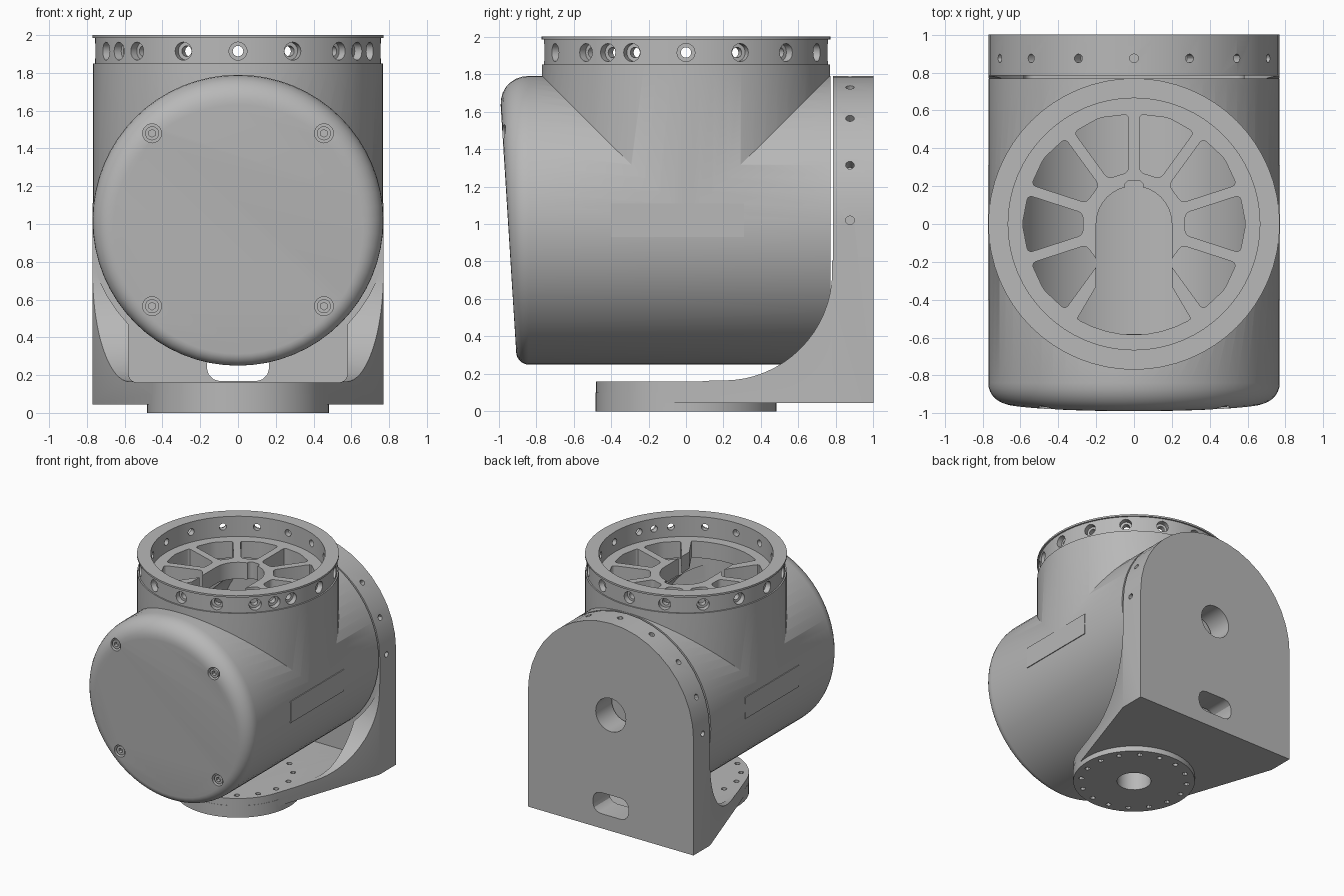
import bpy, bmesh, math
from math import sin, cos, tan, radians, pi
from mathutils import Vector

if "Cube" in bpy.data.objects:
    bpy.data.objects.remove(bpy.data.objects["Cube"])

grey = bpy.data.materials.new("machined_grey")
grey.use_nodes = True
grey.diffuse_color = (0.48, 0.48, 0.48, 1)
for node in grey.node_tree.nodes:
    if node.type == 'BSDF_PRINCIPLED':
        node.inputs["Base Color"].default_value = (0.48, 0.48, 0.48, 1)

R = 0.77        # shared radius of body, neck and bracket arch
AXIS = 1.02     # height of the horizontal axis


def finish(name, bm):
    bmesh.ops.recalc_face_normals(bm, faces=bm.faces)
    me = bpy.data.meshes.new(name)
    bm.to_mesh(me)
    bm.free()
    ob = bpy.data.objects.new(name, me)
    bpy.context.scene.collection.objects.link(ob)
    return ob


def rods(name, specs, seg=16):
    """Cylinders in one mesh, each given as radius, start, end."""
    bm = bmesh.new()
    for r, p, q in specs:
        p, q = Vector(p), Vector(q)
        axis = q - p
        mat = axis.to_track_quat('Z', 'Y').to_matrix().to_4x4()
        mat.translation = (p + q) / 2
        bmesh.ops.create_cone(bm, cap_ends=True, segments=seg, radius1=r,
                              radius2=r, depth=axis.length, matrix=mat)
    return finish(name, bm)


def loft(name, rings):
    """Closed skin over rings with equal point counts."""
    bm = bmesh.new()
    vs = [[bm.verts.new(p) for p in ring] for ring in rings]
    n = len(vs[0])
    for a, b in zip(vs, vs[1:]):
        for i in range(n):
            j = (i + 1) % n
            bm.faces.new((a[i], a[j], b[j], b[i]))
    bm.faces.new(vs[0])
    bm.faces.new(vs[-1])
    return finish(name, bm)


def prism(name, outlines, axis, lo, hi, soften=0):
    """Extrude 2D outlines along x, y or z; optionally round the long edges."""
    place = {'x': lambda u, v, w: (w, u, v), 'y': lambda u, v, w: (u, w, v),
             'z': lambda u, v, w: (u, v, w)}[axis]
    bm = bmesh.new()
    long_edges = []
    for pts in outlines:
        a = [bm.verts.new(place(u, v, lo)) for u, v in pts]
        b = [bm.verts.new(place(u, v, hi)) for u, v in pts]
        bm.faces.new(a)
        bm.faces.new(b)
        for i in range(len(pts)):
            j = (i + 1) % len(pts)
            bm.faces.new((a[i], a[j], b[j], b[i]))
        long_edges += [bm.edges.get((p, q)) for p, q in zip(a, b)]
    if soften:
        bmesh.ops.bevel(bm, geom=long_edges, offset=soften, segments=3,
                        profile=0.5, affect='EDGES')
    return finish(name, bm)


def arc(cu, cv, r, a0, a1, n):
    steps = [radians(a0 + (a1 - a0) * i / n) for i in range(n + 1)]
    return [(cu + r * cos(a), cv + r * sin(a)) for a in steps]


def boolean(ob, tool, op='DIFFERENCE'):
    mod = ob.modifiers.new("bool", 'BOOLEAN')
    mod.operation, mod.object, mod.solver = op, tool, 'EXACT'
    bpy.context.view_layer.update()
    dg = bpy.context.evaluated_depsgraph_get()
    me = bpy.data.meshes.new_from_object(ob.evaluated_get(dg))
    ob.modifiers.clear()
    ob.data = me
    bpy.data.objects.remove(tool)


def polar(r, a, z):
    return (r * cos(a), r * sin(a), z)


# Body: horizontal cylinder with a leaning, rounded front
def front_y(z):
    return -0.99 - 0.063 * (z - 1.65)


START = -0.84
SEG = 64
turn = [2 * pi * i / SEG for i in range(SEG)]
rings = [[(R * cos(a), R, AXIS + R * sin(a)) for a in turn]]
for k in range(8):
    t = k / 7 * pi / 2
    ring = []
    for a in turn:
        r = R - (START - front_y(AXIS + R * sin(a))) * (1 - cos(t))
        z = AXIS + r * sin(a)
        ring.append((r * cos(a), START - (START - front_y(z)) * sin(t), z))
    rings.append(ring)
body = loft("housing_body", rings)

# Neck with stepped rim and thin lip
neck = [(0.768, AXIS), (0.768, 1.85), (0.757, 1.85), (0.757, 1.985), (R, 1.985), (R, 2.0)]
boolean(body, loft("neck", [[polar(r, a, z) for a in turn] for r, z in neck]), 'UNION')

# Rim recess and hollow inside
boolean(body, rods("recess", [(0.665, (0, 0, 1.83), (0, 0, 2.2))], SEG))
boolean(body, rods("hollow", [(0.64, (0, -0.58, AXIS), (0, 0.7, AXIS))], SEG))
boolean(body, rods("shaft", [(0.62, (0, 0, AXIS), (0, 0, 1.69))], SEG))

# Web windows between spokes
windows = []
half = tan(radians(18))
for deg in (-36, 0, 36, 72, 108, 144, 180, 216):
    c, s = cos(radians(deg)), sin(radians(deg))
    vi, vo = 0.27 * half - 0.03, 0.56 * half - 0.03
    wedge = [(0.27, -vi), (0.56, -vo), (0.59, 0), (0.56, vo), (0.27, vi)]
    windows.append([(u * c - v * s, u * s + v * c) for u, v in wedge])
boolean(body, prism("windows", windows, 'z', 1.6, 1.95, 0.025))

# Arched cable opening in the web with a small notch
arch = (arc(0, 0, 0.2, 0, 180, 16) + [(-0.2, -0.33), (-0.3, -0.5)]
        + arc(0, 0, 0.585, 241, 299, 8) + [(0.3, -0.5), (0.2, -0.33)])
boolean(body, prism("arch", [arch], 'z', 1.6, 1.95))
notch = arc(0.02, 0.2, 0.03, -90, 90, 6) + arc(-0.02, 0.2, 0.03, 90, 270, 6)
boolean(body, prism("notch", [notch], 'z', 1.6, 1.95))

# Counterbored rim holes
angles = [i * pi / 8 for i in range(16)] + [radians(-90 - 56.5), radians(-90 + 56.5)]
for r, inner in ((0.048, 0.71), (0.028, 0.6)):
    boolean(body, rods("rim_holes", [(r, polar(inner, a, 1.915), polar(0.9, a, 1.915))
                                     for a in angles]))

# Front screws in counterbores
spots = [(x, z) for x in (-0.455, 0.455) for z in (0.565, 1.48)]
boolean(body, rods("bores", [(0.05, (x, -1.2, z), (x, front_y(z) + 0.06, z))
                             for x, z in spots], 24))
screws = rods("front_screws", [(0.037, (x, front_y(z) + 0.012, z), (x, front_y(z) + 0.07, z))
                               for x, z in spots], 24)
boolean(screws, rods("sockets", [(0.02, (x, -1.2, z), (x, front_y(z) + 0.04, z))
                                 for x, z in spots], 6))

# Flat side panels
for side, label in ((1, "left"), (-1, "right")):
    ends = sorted((side * 0.755, side * 0.771))
    prism("side_panel_" + label, [[(-0.4, 0.93), (0.31, 0.93), (0.31, 1.11), (-0.4, 1.11)]],
          'x', *ends)

# Bracket: plan outline, side profile and arched front outline intersected
lean = 18.6
wide = 0.8
y_wide = 0.78 + (wide - R) / tan(radians(lean))
plan = ([(wide, y_wide), (wide, 1.0), (-wide, 1.0), (-wide, y_wide)]
        + arc(0, 0, 0.48, -180 + lean, -lean, 28))
bracket = prism("bracket", [plan], 'z', 0.045, 2.0)
side_profile = ([(-0.7, 0), (1.2, 0), (1.2, 2.2), (0.78, 2.2)]
                + arc(0.2, 0.745, 0.58, 0, -90, 16) + [(-0.7, 0.165)])
boolean(bracket, prism("profile", [side_profile], 'x', -1, 1), 'INTERSECT')
front = [(-R, -0.2), (R, -0.2)] + arc(0, AXIS, R, 0, 180, 20)
boolean(bracket, prism("outline", [front], 'y', -0.9, 1.3), 'INTERSECT')

# Clearance pocket around the body
pocket = (arc(0, AXIS, 0.8, -43.5, 223.5, 40)
          + arc(-0.53, 0.21, 0.05, 180, 270, 5) + arc(0.53, 0.21, 0.05, 270, 360, 5))
boolean(bracket, prism("pocket", [pocket], 'y', -0.8, 0.785))

# Base flange with centre bore and bolt circle
boolean(bracket, rods("flange", [(0.482, (0, 0, 0), (0, 0, 0.1))], 56), 'UNION')
boolean(bracket, rods("base_bore", [(0.135, (0, 0, -0.2), (0, 0, 0.3))], 32))
boolean(bracket, rods("bolts", [(0.021, polar(0.42, (i + 0.5) * pi / 8, -0.2),
                                 polar(0.42, (i + 0.5) * pi / 8, 0.3)) for i in range(16)], 12))

# Back plate bore, cable slot and radial edge holes
boolean(bracket, rods("back_bore", [(0.14, (0, 0.6, AXIS), (0, 1.2, AXIS))], 32))
slot = [(-0.165, 0.168), (0.165, 0.168), (0.165, 0.345), (-0.165, 0.345)]
boolean(bracket, prism("slot", [slot], 'y', 0.6, 1.2, 0.07))
edge_holes = []
for i in range(9):
    a = i * pi / 8
    edge_holes.append((0.023, (0.68 * cos(a), 0.875, AXIS + 0.68 * sin(a)),
                       (0.9 * cos(a), 0.875, AXIS + 0.9 * sin(a))))
boolean(bracket, rods("edge_holes", edge_holes, 12))

# Colour and shading
for ob in bpy.context.scene.objects:
    if ob.type != 'MESH':
        continue
    ob.data.materials.clear()
    ob.data.materials.append(grey)
    bpy.ops.object.select_all(action='DESELECT')
    ob.select_set(True)
    bpy.context.view_layer.objects.active = ob
    bpy.ops.object.shade_smooth_by_angle(angle=radians(30))
